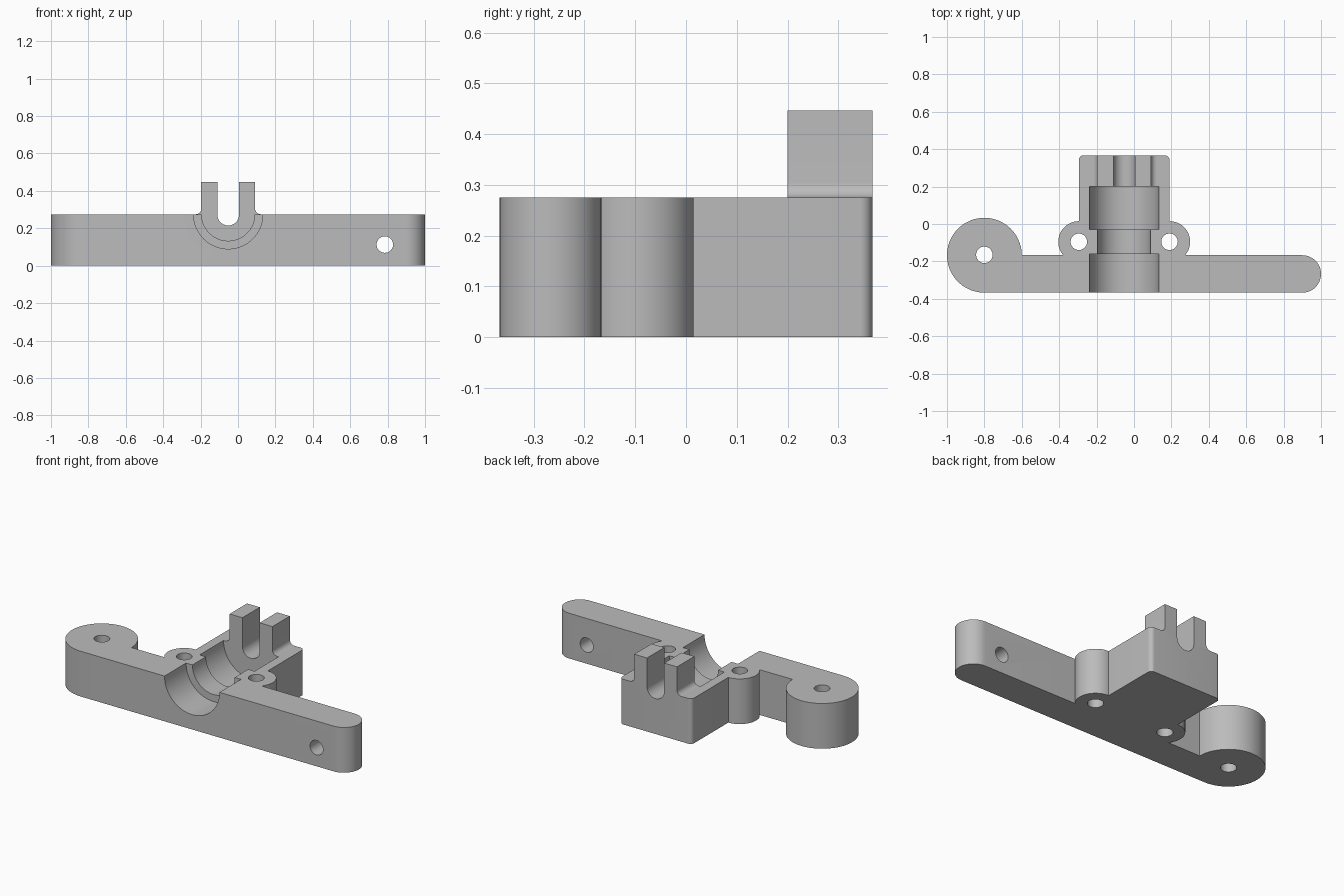
import bpy
import bmesh
from math import sin, cos, radians
from mathutils import Vector

if "Cube" in bpy.data.objects:
    bpy.data.objects.remove(bpy.data.objects["Cube"], do_unlink=True)

HEIGHT = 0.275      # plate thickness
AXIS_X = -0.0525    # centre of the channel and fork
BACK = 0.367        # half depth

grey = bpy.data.materials.new("plain_grey")
grey.use_nodes = True
grey.diffuse_color = (0.5, 0.5, 0.5, 1)
grey.node_tree.nodes["Principled BSDF"].inputs["Base Color"].default_value = grey.diffuse_color


def arc(cx, cy, r, start, end, steps=24):
    angles = [radians(start + (end - start) * i / steps) for i in range(steps + 1)]
    return [(cx + r * cos(a), cy + r * sin(a)) for a in angles]


def prism(name, outline, low, high, along="z"):
    """Extrude a 2D outline (xy along z, or xz along y) between two levels."""
    bm = bmesh.new()
    place = (lambda u, v: (u, v, low)) if along == "z" else (lambda u, v: (u, low, v))
    face = bm.faces.new([bm.verts.new(place(u, v)) for u, v in outline])
    top = bmesh.ops.extrude_face_region(bm, geom=[face])["geom"]
    move = Vector((0, 0, high - low)) if along == "z" else Vector((0, high - low, 0))
    bmesh.ops.translate(bm, vec=move, verts=[g for g in top if isinstance(g, bmesh.types.BMVert)])
    bmesh.ops.recalc_face_normals(bm, faces=bm.faces)
    mesh = bpy.data.meshes.new(name)
    bm.to_mesh(mesh)
    bm.free()
    mesh.materials.append(grey)
    obj = bpy.data.objects.new(name, mesh)
    bpy.context.collection.objects.link(obj)
    return obj


def combine(target, tool, operation):
    mod = target.modifiers.new(operation.lower(), "BOOLEAN")
    mod.operation, mod.solver, mod.object = operation, "EXACT", tool
    bpy.context.view_layer.objects.active = target
    bpy.ops.object.modifier_apply(modifier=mod.name)
    bpy.data.objects.remove(tool, do_unlink=True)


def cylinder(name, cx, cy, r, low, high, along="z", steps=48):
    return prism(name, arc(cx, cy, r, 0, 360, steps)[:-1], low, high, along)


# Plate: pivot disc, long arm, two bolt lugs and the rear block
outline = arc(-0.8, -0.167, 0.2, 0, 270, 54)
outline += arc(0.9, -0.267, 0.1, -90, 90)
outline += arc(0.19, -0.095, 0.11, -40, 90)
outline += arc(0.165, BACK - 0.025, 0.025, 0, 90, 8)
outline += arc(-0.27, BACK - 0.025, 0.025, 90, 180, 8)
outline += arc(-0.295, -0.095, 0.11, 90, 220)
body = prism("bracket_body", outline, 0, HEIGHT)

# Stepped half-round channel
for r, low, high in ((0.185, -0.5, -0.16), (0.142, -0.2, 0), (0.185, -0.03, 0.2)):
    combine(body, cylinder("channel_cutter", AXIS_X, HEIGHT, r, low, high, "y", 72), "DIFFERENCE")

# Fork block with filleted foot
half, fillet = 0.144, 0.03
fork = [(AXIS_X + half + fillet, HEIGHT - 0.05)]
fork += arc(AXIS_X + half + fillet, HEIGHT + fillet, fillet, 270, 180, 8)
fork += [(AXIS_X + half, 0.447), (AXIS_X - half, 0.447)]
fork += arc(AXIS_X - half - fillet, HEIGHT + fillet, fillet, 0, -90, 8)
fork += [(AXIS_X - half - fillet, HEIGHT - 0.05)]
combine(body, prism("fork", fork, 0.2, BACK, "y"), "UNION")

# Round-bottomed slot that splits the fork into two prongs
slot = arc(AXIS_X, HEIGHT - 0.002, 0.058, 180, 360)
slot += [(AXIS_X + 0.058, 0.6), (AXIS_X - 0.058, 0.6)]
combine(body, prism("slot_cutter", slot, 0.1, 0.5, "y"), "DIFFERENCE")

# Vertical bolt holes and the cross hole in the arm
for x, y in ((-0.8, -0.165), (-0.295, -0.095), (0.19, -0.095)):
    combine(body, cylinder("hole_cutter", x, y, 0.044, -0.1, 0.5), "DIFFERENCE")
combine(body, cylinder("cross_hole_cutter", 0.785, 0.113, 0.044, -0.5, 0, "y"), "DIFFERENCE")

bpy.ops.object.select_all(action="DESELECT")
body.select_set(True)
bpy.context.view_layer.objects.active = body
bpy.ops.object.shade_smooth_by_angle(angle=radians(30))
